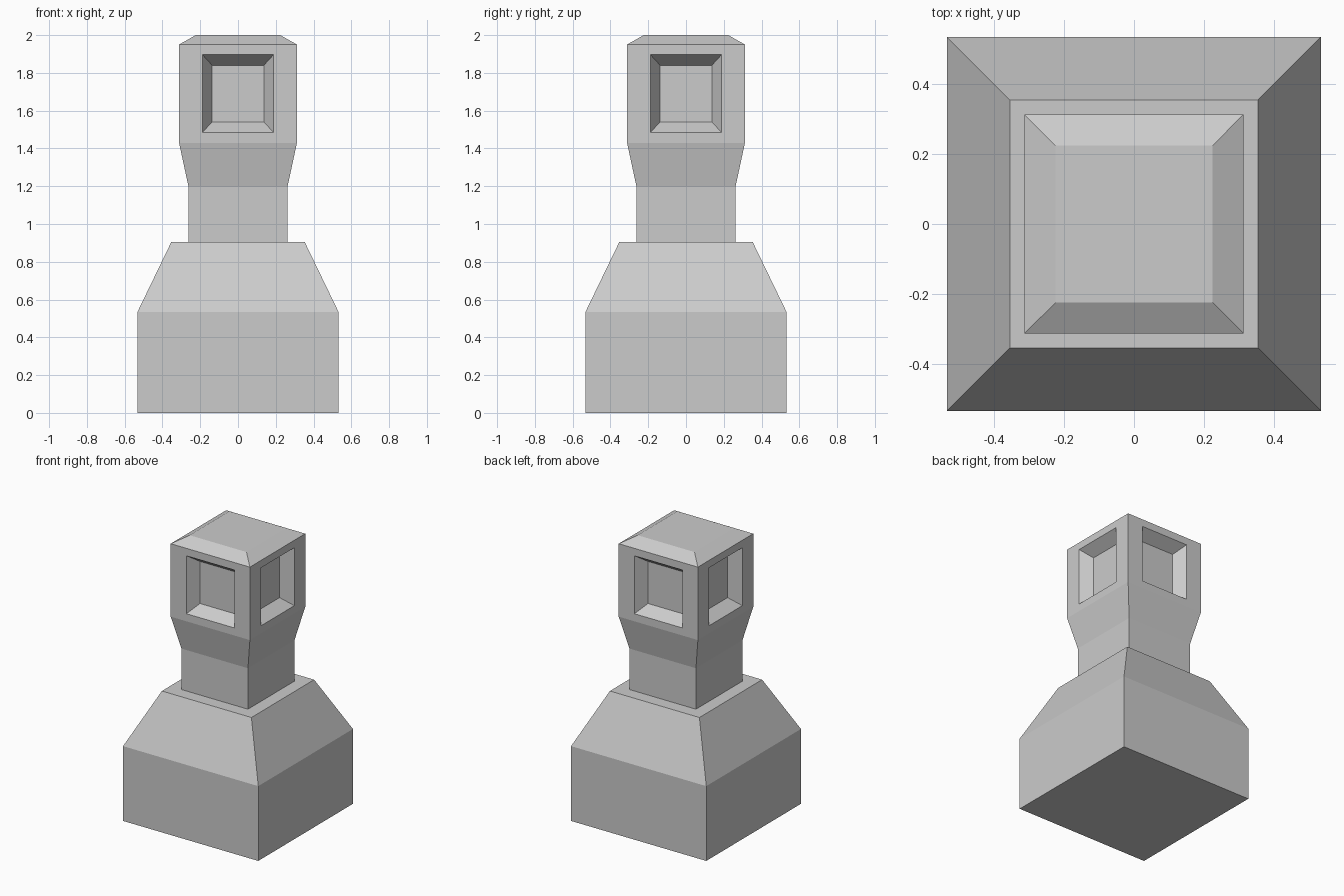
import bpy, bmesh
from mathutils import Vector

if "Cube" in bpy.data.objects:
    bpy.data.objects.remove(bpy.data.objects["Cube"])


def square_loft(name, levels, cap_bottom=False, cap_top=False):
    """Stack square rings given as (half width, height)."""
    bm = bmesh.new()
    rings = [[bm.verts.new((sx * h, sy * h, z))
              for sx, sy in ((-1, -1), (1, -1), (1, 1), (-1, 1))]
             for h, z in levels]
    walls = []
    for a, b in zip(rings, rings[1:]):
        walls.append([bm.faces.new((a[i], a[(i + 1) % 4], b[(i + 1) % 4], b[i]))
                      for i in range(4)])
    if cap_bottom:
        bm.faces.new(rings[0][::-1])
    if cap_top:
        bm.faces.new(rings[-1])
    return name, bm, walls


def recess(bm, face, depth, outer, inner):
    """Inset a wall twice: window outline, then the tapered sunken panel."""
    face.normal_update()
    n = face.normal.copy()
    side = Vector((0, 0, 1)).cross(n)
    plane = face.calc_center_median().dot(n)
    for d, (half, z0, z1) in ((0, outer), (depth, inner)):
        bmesh.ops.inset_individual(bm, faces=[face], thickness=0.02)
        mid = face.calc_center_median().z
        for v in face.verts:
            s = half if v.co.dot(side) > 0 else -half
            z = z1 if v.co.z > mid else z0
            v.co = n * (plane - d) + side * s + Vector((0, 0, z))


def finish(name, bm):
    mesh = bpy.data.meshes.new(name)
    bm.to_mesh(mesh)
    bm.free()
    obj = bpy.data.objects.new(name, mesh)
    bpy.context.collection.objects.link(obj)


# Wide foot with sloped shoulders and a ledge around the neck
name, bm, _ = square_loft("base", [(0.533, 0), (0.533, 0.533), (0.353, 0.905),
                                   (0.262, 0.905)], cap_bottom=True)
finish(name, bm)

# Neck flaring out into the head, with a chamfered cap
name, bm, walls = square_loft("neck_and_head",
                              [(0.262, 0.905), (0.262, 1.197), (0.312, 1.43),
                               (0.312, 1.95), (0.224, 2.0)], cap_top=True)
# Sunken window on each side of the head
for wall in walls[2]:
    recess(bm, wall, 0.08, (0.189, 1.484, 1.897), (0.137, 1.54, 1.84))
finish(name, bm)
